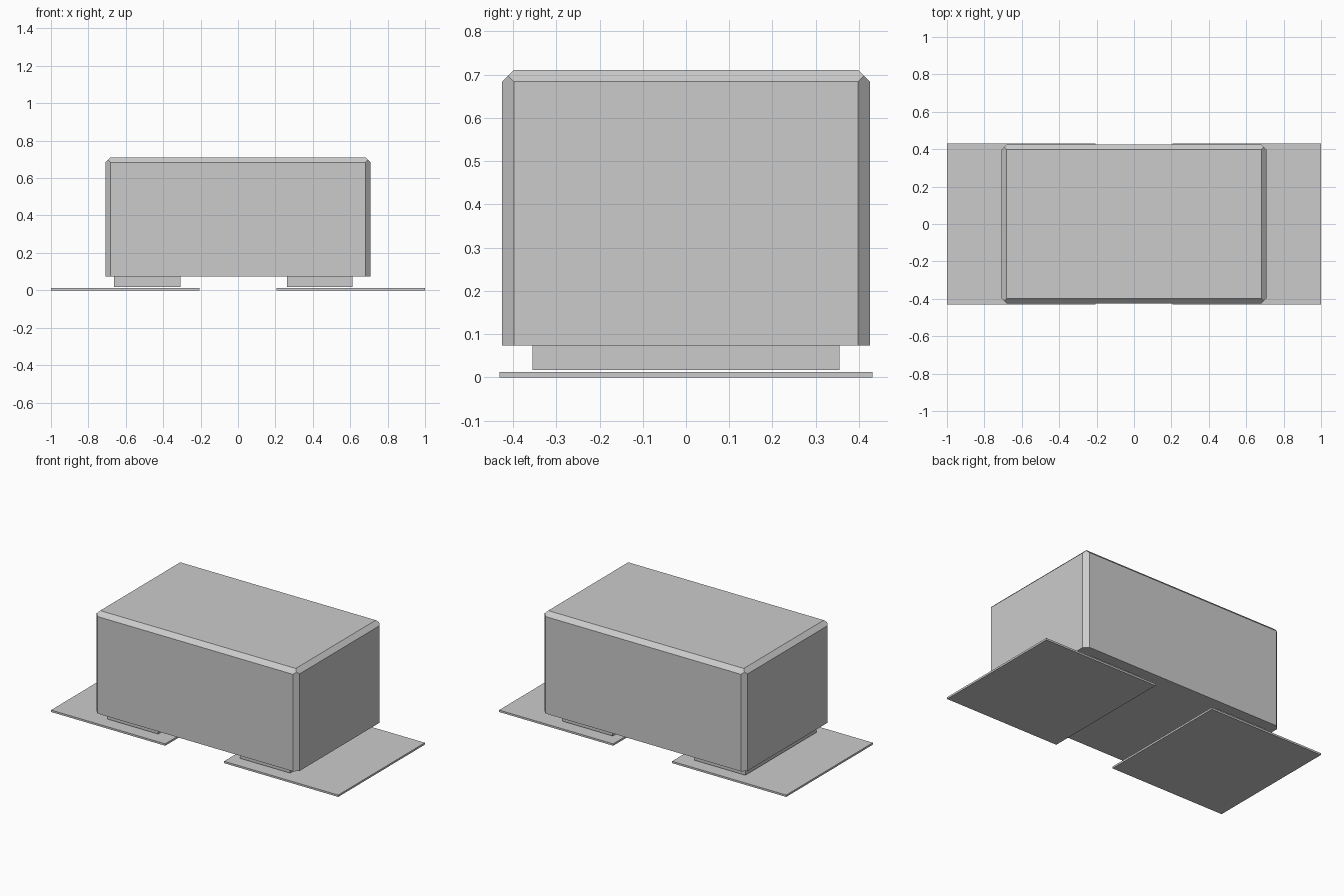
import bpy
import bmesh
from itertools import product
from mathutils import Vector

if "Cube" in bpy.data.objects:
    bpy.data.objects.remove(bpy.data.objects["Cube"], do_unlink=True)

grey = bpy.data.materials.new("plain_grey")
grey.use_nodes = True
colour = (0.6, 0.6, 0.6, 1)
grey.diffuse_color = colour
grey.node_tree.nodes["Principled BSDF"].inputs["Base Color"].default_value = colour


def box(name, low, high, chamfer=0):
    """Box between two corners, with optional chamfers on upright and top edges."""
    low, high = Vector(low), Vector(high)
    centre, half = (low + high) / 2, (high - low) / 2
    bm = bmesh.new()
    bmesh.ops.create_cube(bm, size=2)
    for v in bm.verts:
        v.co = centre + v.co * half
    if chamfer:
        signs = (-1, 1)
        normals = [(sx, sy, 0) for sx, sy in product(signs, signs)]
        normals += [(s, 0, 1) for s in signs] + [(0, s, 1) for s in signs]
        for n in map(Vector, normals):
            # Plane passes one chamfer width in from the edge
            corner = centre + n * half
            axis = 0 if n.x else 1
            corner[axis] -= n[axis] * chamfer
            cut = bmesh.ops.bisect_plane(
                bm, geom=bm.verts[:] + bm.edges[:] + bm.faces[:],
                plane_co=corner, plane_no=n.normalized(), clear_outer=True)
            rim = [e for e in cut["geom_cut"] if isinstance(e, bmesh.types.BMEdge)]
            bmesh.ops.edgeloop_fill(bm, edges=rim)
        bmesh.ops.recalc_face_normals(bm, faces=bm.faces[:])
    mesh = bpy.data.meshes.new(name)
    bm.to_mesh(mesh)
    bm.free()
    mesh.materials.append(grey)
    obj = bpy.data.objects.new(name, mesh)
    bpy.context.collection.objects.link(obj)


# Main body, square along its underside
box("body", (-0.708, -0.425, 0.073), (0.708, 0.425, 0.711), 0.027)

# Feet under the body
for name, x0, x1 in (("right_foot", -0.662, -0.308), ("left_foot", 0.262, 0.611)):
    box(name, (x0, -0.355, 0.017), (x1, 0.355, 0.073))

# Thin ground plates
for name, x0, x1 in (("right_plate", -1, -0.205), ("left_plate", 0.205, 1)):
    box(name, (x0, -0.431, 0), (x1, 0.431, 0.012))
